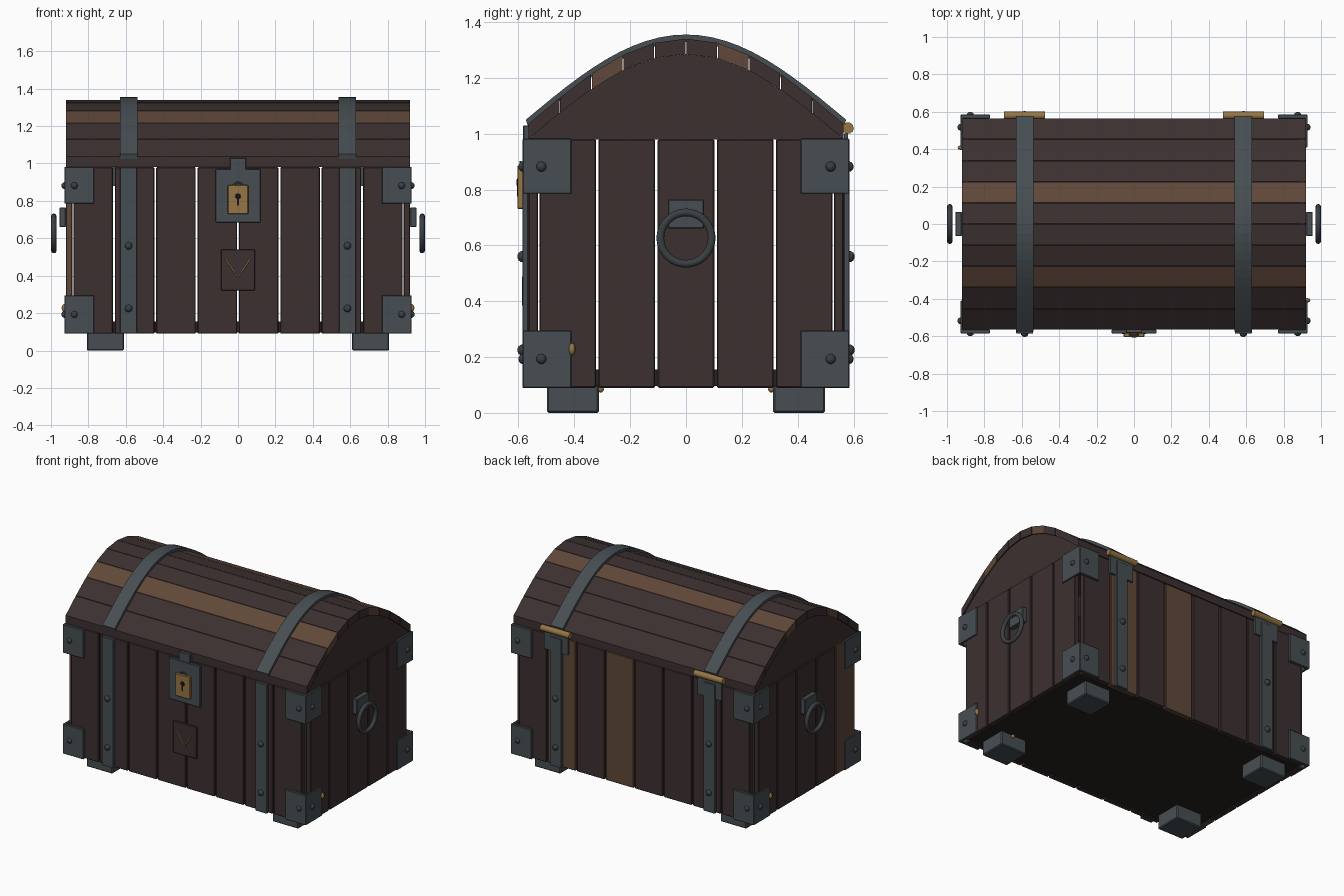
import bpy, bmesh, math
from mathutils import Vector

if "Cube" in bpy.data.objects:
    bpy.data.objects.remove(bpy.data.objects["Cube"])


def mat(name, r, g, b):
    m = bpy.data.materials.new(name)
    m.diffuse_color = (r, g, b, 1)
    m.use_nodes = True
    m.node_tree.nodes["Principled BSDF"].inputs["Base Color"].default_value = m.diffuse_color
    return m


WOOD = mat("dark wood", 0.046, 0.030, 0.030)
BROWN = mat("brown wood", 0.115, 0.064, 0.040)
FLOOR = mat("floor wood", 0.020, 0.016, 0.013)
IRON = mat("iron", 0.062, 0.076, 0.084)
RIVET = mat("dark iron", 0.042, 0.050, 0.056)
BRASS = mat("brass", 0.30, 0.18, 0.06)
BLACK = mat("keyhole black", 0.008, 0.007, 0.006)


def finish(bm, name, m, smooth=False):
    bmesh.ops.recalc_face_normals(bm, faces=bm.faces)
    me = bpy.data.meshes.new(name)
    bm.to_mesh(me)
    bm.free()
    me.materials.append(m)
    if smooth:
        for p in me.polygons:
            p.use_smooth = True
    ob = bpy.data.objects.new(name, me)
    bpy.context.collection.objects.link(ob)
    return ob


def box(name, m, x0, x1, y0, y1, z0, z1, bevel=0.0):
    bm = bmesh.new()
    bmesh.ops.create_cube(bm, size=1)
    for v in bm.verts:
        v.co = Vector(((x0 + x1) / 2 + v.co.x * (x1 - x0),
                       (y0 + y1) / 2 + v.co.y * (y1 - y0),
                       (z0 + z1) / 2 + v.co.z * (z1 - z0)))
    if bevel:
        bmesh.ops.bevel(bm, geom=bm.edges[:], offset=bevel, segments=1, affect='EDGES')
    return finish(bm, name, m)


def ball(name, m, c, s):
    bm = bmesh.new()
    bmesh.ops.create_uvsphere(bm, u_segments=12, v_segments=8, radius=1)
    for v in bm.verts:
        v.co = Vector([c[i] + v.co[i] * s[i] for i in range(3)])
    return finish(bm, name, m, True)


def prism(name, m, pts, x0, x1):
    """Extrude a (y, z) outline along x."""
    bm = bmesh.new()
    a = [bm.verts.new((x0, y, z)) for y, z in pts]
    b = [bm.verts.new((x1, y, z)) for y, z in pts]
    n = len(pts)
    bm.faces.new(a)
    bm.faces.new(b[::-1])
    for i in range(n):
        bm.faces.new((a[i], a[(i + 1) % n], b[(i + 1) % n], b[i]))
    return finish(bm, name, m)


def tube(name, m, pts, r, closed=False):
    cu = bpy.data.curves.new(name, 'CURVE')
    cu.dimensions = '3D'
    cu.bevel_depth = r
    cu.bevel_resolution = 3
    cu.use_fill_caps = True
    sp = cu.splines.new('POLY')
    sp.points.add(len(pts) - 1)
    for p, co in zip(sp.points, pts):
        p.co = (*co, 1)
    sp.use_cyclic_u = closed
    cu.materials.append(m)
    ob = bpy.data.objects.new(name, cu)
    bpy.context.collection.objects.link(ob)


# Body: gapped planks around an open hollow, on a floor slab
W, Wi, D, Di, Z0, Z1 = 0.92, 0.885, 0.565, 0.53, 0.09, 0.98
box("floor", FLOOR, -Wi, Wi, -Di, Di, 0.097, 0.155)
for s, side in ((-1, "front"), (1, "back")):
    for i in range(8):
        p = 2 * Wi / 8
        x = -Wi + i * p
        brown = s == 1 and i in (4, 6)
        box(f"{side}_plank", BROWN if brown else WOOD, x + 0.005, x + p - 0.005,
            min(s * Di, s * D), max(s * Di, s * D), Z0, Z1, 0.004)
for s, side in ((-1, "left"), (1, "right")):
    for i in range(5):
        p = 2 * Di / 5
        y = -Di + i * p
        brown = s == -1 and i == 0
        box(f"{side}_plank", BROWN if brown else WOOD, min(s * Wi, s * W), max(s * Wi, s * W),
            y + 0.0045, y + p - 0.0045, Z0, Z1, 0.004)


# Lid: ten staves along a cosine arch, with end caps
def arch(y, base, rise):
    return base + rise * math.cos(math.pi / 2 * y / D)


def outer(y):
    return arch(y, 1.035, 0.305)


def inner(y):
    return arch(y, 0.98, 0.305)


edges = [-D + 2 * D * i / 10 for i in range(11)]
for i in range(10):
    a, b = edges[i] + 0.0015, edges[i + 1] - 0.0015
    prism("lid_stave", BROWN if i in (2, 6) else WOOD,
          [(a, inner(a)), (b, inner(b)), (b, outer(b)), (a, outer(a))], -W, W)
for s in (-1, 1):
    prism("lid_end", WOOD, [(y, inner(y)) for y in edges], s * 0.88, s * 0.912)

for s in (-1, 1):
    # Iron straps over the lid
    c = s * 0.585
    n = 24
    path = [-D + 2 * D * i / n for i in range(n + 1)]
    top = [(y * 1.015, outer(y) + 0.015) for y in path]
    low = [(y, outer(y) - 0.012) for y in path]
    bm = bmesh.new()
    rows = [[bm.verts.new((x, *p)) for p in (l, t) for x in (c - 0.047, c + 0.047)]
            for l, t in zip(low, top)]
    for r, q in zip(rows, rows[1:]):
        for i, j in ((0, 1), (1, 3), (3, 2), (2, 0)):
            bm.faces.new((r[i], r[j], q[j], q[i]))
    for r in (rows[0], rows[-1]):
        bm.faces.new((r[0], r[1], r[3], r[2]))
    finish(bm, "lid_strap", IRON)

    # Body straps with rivets
    for t in (-1, 1):
        ys = sorted((t * D, t * 0.586))
        box("body_strap", IRON, c - 0.045, c + 0.045, *ys, Z0, Z1, 0.003)
        for z in (0.225, 0.56):
            ball("strap_rivet", RIVET, (c, t * 0.586, z), (0.02, 0.018, 0.02))

    # Hinges at the back
    box("hinge_plate", IRON, c - 0.09, c + 0.09, D, 0.58, 0.88, 1.0)
    tube("hinge_barrel", BRASS, [(c - 0.11, 0.58, 1.02), (c + 0.11, 0.58, 1.02)], 0.021)

    # Ring handles
    box("handle_plate", IRON, *sorted((s * W, s * 0.955)), -0.065, 0.065, 0.66, 0.765, 0.004)
    tube("ring_handle", RIVET,
         [(s * 0.985, 0.092 * math.cos(k * math.pi / 16), 0.626 + 0.092 * math.sin(k * math.pi / 16))
          for k in range(32)], 0.0145, True)

    # Corner brackets, corner rivets and feet
    for t in (-1, 1):
        for z0, z1, zr in ((Z0, 0.295, 0.193), (0.785, 0.982, 0.882)):
            box("corner_bracket", IRON, *sorted((s * 0.77, s * 0.926)),
                *sorted((t * D, t * 0.585)), z0, z1, 0.003)
            box("corner_bracket_side", IRON, *sorted((s * 0.912, s * 0.928)),
                *sorted((t * 0.41, t * 0.585)), z0, z1, 0.003)
            ball("corner_rivet", RIVET, (s * 0.875, t * 0.585, zr), (0.018, 0.015, 0.018))
            ball("corner_rivet", RIVET, (s * 0.928, t * 0.518, zr), (0.016, 0.018, 0.018))
        box("foot", IRON, *sorted((s * 0.61, s * 0.808)), *sorted((t * 0.312, t * 0.498)),
            0, 0.1, 0.006)

    # Small brass studs
    ball("brass_stud", BRASS, (s * 0.925, -s * 0.408, 0.228), (0.018, 0.012, 0.022))
    ball("brass_foot_stud", BRASS, (s * 0.72, -s * 0.306, 0.085), (0.012, 0.012, 0.012))

# Lock: plate, hasp, brass body, shackle and keyhole
box("lock_plate", IRON, -0.12, 0.12, -0.585, -D, 0.685, 0.97, 0.003)
box("hasp", IRON, -0.043, 0.043, -0.583, -0.56, 0.95, 1.03, 0.003)
box("lock_body", BRASS, -0.055, 0.055, -0.604, -0.58, 0.73, 0.885, 0.003)
tube("lock_shackle", RIVET,
     [(0.024 * math.cos(k * math.pi / 8), -0.592, 0.878 + 0.02 * math.sin(k * math.pi / 8))
      for k in range(9)], 0.005)
ball("keyhole", BLACK, (0, -0.604, 0.825), (0.015, 0.003, 0.015))
box("keyhole_slot", BLACK, -0.005, 0.005, -0.606, -0.60, 0.775, 0.825)

# Front plaque with a chevron inlay
box("plaque", WOOD, -0.09, 0.09, -0.58, -D, 0.32, 0.54, 0.003)
tube("plaque_chevron", BRASS, [(-0.064, -0.582, 0.488), (0, -0.582, 0.387), (0.064, -0.582, 0.488)], 0.005)
